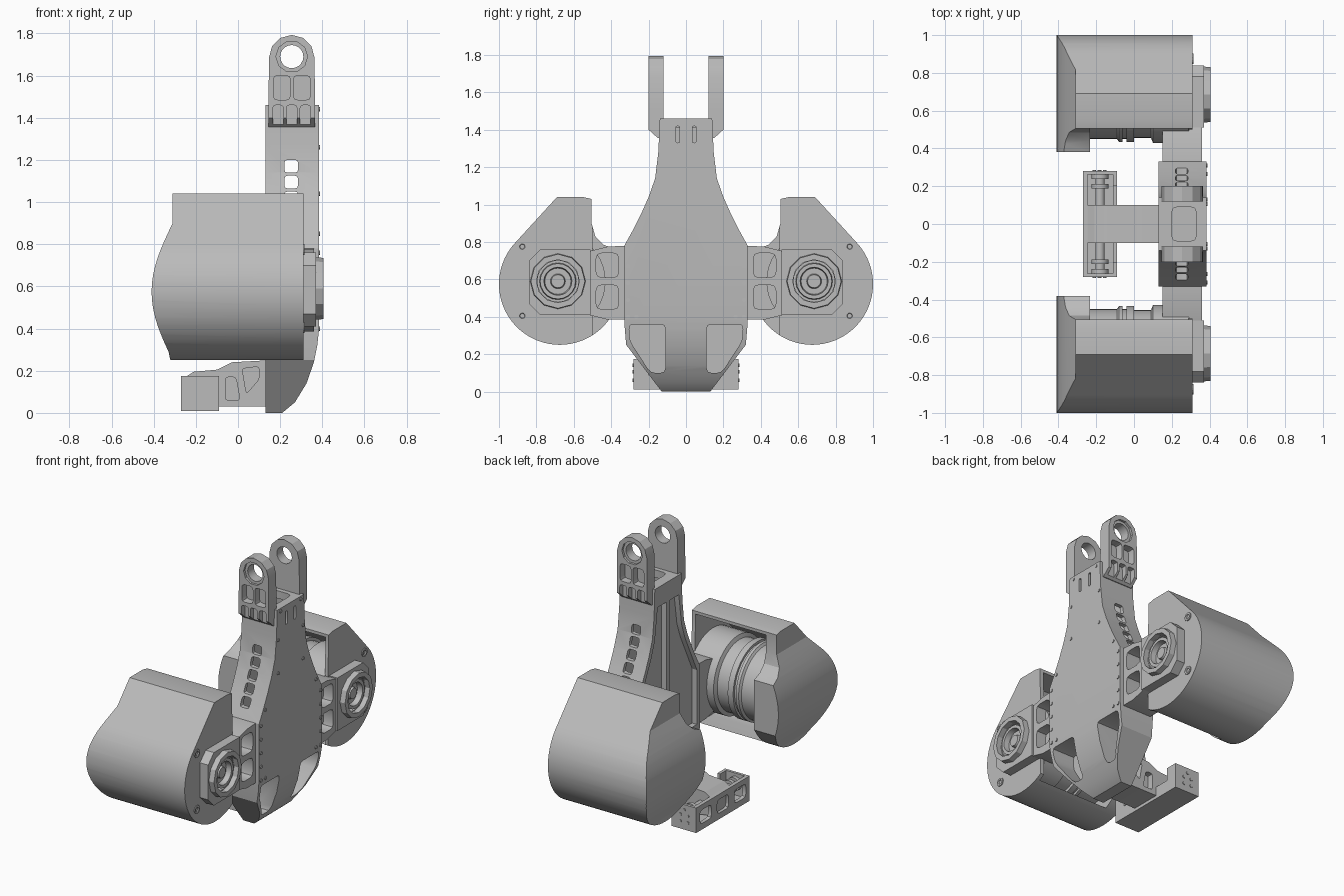
import bpy, bmesh
from math import sin, cos, pi, radians
from mathutils import Vector

default = bpy.data.objects.get("Cube")
if default:
    bpy.data.objects.remove(default, do_unlink=True)

grey = bpy.data.materials.new("machined_grey")
grey.use_nodes = True
grey.diffuse_color = (0.5, 0.5, 0.5, 1)
grey.node_tree.nodes["Principled BSDF"].inputs["Base Color"].default_value = (0.5, 0.5, 0.5, 1)
parts = []


def place(axis, u, v, w):
    """Map profile coordinates u, v and depth w to space."""
    return {"x": (w, u, v), "y": (u, w, v), "z": (u, v, w)}[axis]


def make_object(name, bm):
    bmesh.ops.recalc_face_normals(bm, faces=bm.faces)
    mesh = bpy.data.meshes.new(name)
    bm.to_mesh(mesh)
    bm.free()
    obj = bpy.data.objects.new(name, mesh)
    bpy.context.collection.objects.link(obj)
    parts.append(obj)
    return obj


def add_prism(bm, points, axis, start, end):
    rings = [[bm.verts.new(place(axis, u, v, w)) for u, v in points] for w in (start, end)]
    bm.faces.new(rings[0])
    bm.faces.new(rings[1])
    for i in range(len(points)):
        j = (i + 1) % len(points)
        bm.faces.new((rings[0][i], rings[0][j], rings[1][j], rings[1][i]))


def prism(name, points, axis, start, end):
    bm = bmesh.new()
    add_prism(bm, points, axis, start, end)
    return make_object(name, bm)


def rect(u0, u1, v0, v1):
    return [(u0, v0), (u1, v0), (u1, v1), (u0, v1)]


def arc(cu, cv, r, start, end, steps):
    angles = [radians(start + (end - start) * i / steps) for i in range(steps + 1)]
    return [(cu + r * cos(a), cv + r * sin(a)) for a in angles]


def circle(cu, cv, r, sides):
    return arc(cu, cv, r, 0, 360, sides)[:-1]


def rounded(points, r):
    """Round every corner of a polygon."""
    out = []
    for i, p in enumerate(points):
        p = Vector(p)
        a = p + (Vector(points[i - 1]) - p).normalized() * r
        b = p + (Vector(points[(i + 1) % len(points)]) - p).normalized() * r
        out += [tuple(a), tuple((a + b + p * 2) / 4), tuple(b)]
    return out


def flip(points):
    return [(-u, v) for u, v in points]


def combine(obj, cutter, operation="DIFFERENCE"):
    mod = obj.modifiers.new("cut", "BOOLEAN")
    mod.operation, mod.solver, mod.object = operation, "EXACT", cutter
    graph = bpy.context.evaluated_depsgraph_get()
    mesh = bpy.data.meshes.new_from_object(obj.evaluated_get(graph))
    obj.modifiers.clear()
    obj.data = mesh
    parts.remove(cutter)
    bpy.data.objects.remove(cutter, do_unlink=True)


def cut(obj, points, axis, start, end):
    combine(obj, prism("cutter", points, axis, start, end))


def keep(obj, points, axis, start, end):
    combine(obj, prism("cutter", points, axis, start, end), "INTERSECT")


def lathe(name, profile, cy, cz, sides):
    """Turn (x, radius) points about an axis along x."""
    bm = bmesh.new()
    rings = [[bm.verts.new((x, y, z)) for y, z in circle(cy, cz, r, sides)] for x, r in profile]
    for a, b in zip(rings, rings[1:]):
        for i in range(sides):
            j = (i + 1) % sides
            bm.faces.new((a[i], a[j], b[j], b[i]))
    bm.faces.new(rings[0])
    bm.faces.new(rings[-1])
    return make_object(name, bm)


def mirror(obj):
    twin = obj.copy()
    twin.data = obj.data.copy()
    for v in twin.data.vertices:
        v.co.y = -v.co.y
    twin.data.flip_normals()
    obj.name, twin.name = "left_" + obj.name, "right_" + obj.name
    bpy.context.collection.objects.link(twin)
    parts.append(twin)


# Motor pod: domed housing, hollow and open towards the body
curve = arc(0.675, 0.575, 0.325, 45, -142, 36)
outline = [(0.505, 1.03), (0.55, 1.04), (0.69, 1.04)] + curve
outline += [(0.38, 0.43), (0.38, 0.76), (0.44, 0.785), (0.485, 0.83), (0.505, 0.9)]
pod = prism("pod_housing", outline, "x", -0.5, 0.31)
dome = [(-0.31, 0.9)] + [(-0.31 - 0.1 * sin(pi * i / 16), 0.9 - 0.65 * i / 16) for i in range(1, 16)]
keep(pod, [(0.5, 0.2), (0.5, 1.2), (-0.31, 1.2)] + dome + [(-0.31, 0.2)], "y", 0.2, 1.2)
cut(pod, rect(0.2, 0.5, 0.1, 1.2), "x", -0.23, 0.5)
cavity = [(0.3, 1.01), (0.675, 1.01)] + arc(0.675, 0.575, 0.295, 45, -90, 20) + [(0.3, 0.28)]
cut(pod, cavity, "x", -0.232, 0.285)
mirror(pod)

# Motor with raised bands
bands = [(-0.24, 0.24), (-0.09, 0.24), (-0.08, 0.255), (-0.06, 0.255), (-0.06, 0.24), (-0.04, 0.24),
         (-0.04, 0.255), (0, 0.255), (0, 0.235), (0.09, 0.235), (0.1, 0.26), (0.29, 0.26)]
mirror(lathe("motor", bands, 0.69, 0.59, 40))

# Arm joining the pod to the body
arm = prism("arm", [(0.32, 0.385), (0.42, 0.385), (0.52, 0.41), (0.52, 0.75), (0.42, 0.775), (0.32, 0.78)],
            "x", 0.15, 0.36)
for low, high in ((0.44, 0.57), (0.61, 0.74)):
    cut(arm, rounded(rect(0.36, 0.48, low, high), 0.03), "x", 0.25, 0.5)
mirror(arm)

# Bearing block and hub
block = prism("bearing_block", [(0.51, 0.41), (0.78, 0.41), (0.84, 0.47), (0.84, 0.7), (0.78, 0.76), (0.51, 0.76)],
              "x", 0.3, 0.37)
cut(block, circle(0.685, 0.59, 0.11, 24), "x", 0.33, 0.5)
mirror(block)
hub = lathe("hub", [(0.35, 0.15), (0.405, 0.145)], 0.685, 0.59, 12)
cut(hub, circle(0.685, 0.59, 0.115, 12), "x", 0.3, 0.5)
mirror(hub)
mirror(lathe("hub_core", [(0.31, 0.1), (0.38, 0.095), (0.38, 0.075), (0.345, 0.07), (0.345, 0.04), (0.365, 0.035)],
             0.685, 0.59, 20))
for height in (0.405, 0.775):
    mirror(lathe("pod_screw", [(0.3, 0.027), (0.316, 0.027), (0.316, 0.015), (0.31, 0.012)], 0.875, height, 14))

# Body: tapered casing with a curved heel
half = [(0.14, 1.46), (0.148, 1.28), (0.165, 1.14), (0.2, 1.04), (0.24, 0.95), (0.28, 0.87), (0.33, 0.78),
        (0.33, 0.37), (0.32, 0.25), (0.13, 0)]
body = prism("body_casing", half + flip(half)[::-1], "x", 0.13, 0.385)
heel = [(0.1, -0.1), (0.1, 1.6), (0.5, 1.6), (0.5, 0.5), (0.385, 0.4), (0.376, 0.32), (0.36, 0.24),
        (0.325, 0.14), (0.27, 0.05), (0.21, 0), (0.2, -0.1)]
keep(body, heel, "y", -1, 1)
inner = [(0.115, 1.41), (0.125, 1.26), (0.14, 1.13), (0.175, 1.03), (0.255, 0.86), (0.3, 0.77), (0.3, 0.42)]
cut(body, inner + flip(inner)[::-1], "x", 0.185, 0.36)
recess = [(0.02, 1.33), (0.11, 1.33), (0.14, 1.12), (0.175, 1.02), (0.3, 0.76), (0.3, 0.4), (0.02, 0.4)]
heel_pocket = rounded([(0.11, 0.36), (0.305, 0.36), (0.3, 0.27), (0.19, 0.1), (0.11, 0.1)], 0.025)
slot = rounded(rect(0.034, 0.054, 1.33, 1.42), 0.009)
for side in (list, flip):
    cut(body, side(recess), "x", 0.1, 0.165)
    cut(body, side(heel_pocket), "x", 0.22, 0.5)
    cut(body, side(slot), "x", 0.34, 0.5)
for i in range(5):
    z = 1.17 - i * 0.075
    cut(body, rounded(rect(0.22, 0.285, z - 0.03, z + 0.03), 0.015), "y", -0.5, 0.5)
cut(body, rounded(rect(0.2, 0.33, -0.09, 0.09), 0.03), "z", 1.38, 1.6)

# Upper lugs with bearing bores
lug = prism("lug", [(0.365, 1.34), (0.365, 1.5)] + arc(0.255, 1.685, 0.108, 0, 180, 6)
            + [(0.145, 1.5), (0.145, 1.34)], "y", 0.1, 0.3)
keep(lug, [(0.12, 1.355), (0.15, 1.355), (0.2, 1.4), (0.2, 1.9), (0.12, 1.9)], "x", 0, 1)
for left in (0.168, 0.263):
    cut(lug, rounded(rect(left, left + 0.08, 1.485, 1.6), 0.02), "y", 0.15, 0.3)
for left in (0.165, 0.23, 0.295):
    cut(lug, rounded(rect(left, left + 0.05, 1.3, 1.46), 0.015), "y", 0.165, 0.3)
cut(lug, circle(0.255, 1.69, 0.055, 20), "y", 0, 0.4)
cut(lug, circle(0.255, 1.69, 0.075, 10), "y", 0.185, 0.4)
mirror(lug)

# Foot strut with side pockets
strut = prism("foot_strut", [(0.15, 0.03), (-0.1, 0.03), (-0.25, 0.05), (-0.25, 0.17), (-0.21, 0.195),
                             (-0.1, 0.205), (-0.03, 0.24), (0.15, 0.25)], "y", -0.1, 0.1)
for start, end in ((0.06, 0.2), (-0.2, -0.06)):
    cut(strut, rounded([(-0.06, 0.06), (0.01, 0.06), (-0.01, 0.17), (-0.06, 0.17)], 0.015), "y", start, end)
    cut(strut, rounded([(0.04, 0.09), (0.1, 0.16), (0.1, 0.22), (0.02, 0.21)], 0.015), "y", start, end)

# Foot frame: open tray with windows and a cross shaft
foot = prism("foot_frame", rect(-0.27, -0.09, -0.28, 0.28), "z", 0.01, 0.175)
cut(foot, rect(-0.245, -0.11, -0.262, 0.262), "z", 0.03, 0.3)
cut(foot, rect(-0.24, 0, -0.2, 0.2), "z", 0.09, 0.3)
for y in (-0.18, 0, 0.18):
    cut(foot, rounded(rect(y - 0.06, y + 0.06, 0.05, 0.14), 0.025), "x", -0.4, -0.2)
prism("foot_shaft", circle(-0.18, 0.11, 0.025, 16), "y", -0.27, 0.27)
for y in (0.2, 0.25):
    mirror(prism("shaft_collar", circle(-0.18, 0.11, 0.045, 16), "y", y - 0.012, y + 0.012))

# Bolt heads on the back plate, foot ends and pods
bm = bmesh.new()
plate_bolts = [(0.31, 0.4 + 0.09 * i) for i in range(5)] + [(0.265, 0.4), (0.265, 0.85), (0.13, 1.26),
                                                            (0.105, 1.44), (0.13, 1.04)]
for y, z in plate_bolts + flip(plate_bolts):
    add_prism(bm, circle(y, z, 0.011, 10), "x", 0.38, 0.39)
for x, z in [(-0.21, 0.06), (-0.155, 0.06), (-0.21, 0.105), (-0.155, 0.105), (-0.183, 0.14)]:
    for y in (-0.28, 0.28):
        add_prism(bm, circle(x, z, 0.01, 10), "y", y - 0.005, y + 0.005)
make_object("bolt_heads", bm)

bpy.ops.object.select_all(action="DESELECT")
for obj in parts:
    obj.data.materials.clear()
    obj.data.materials.append(grey)
    obj.select_set(True)
bpy.context.view_layer.objects.active = parts[0]
bpy.ops.object.shade_smooth_by_angle(angle=radians(25))
